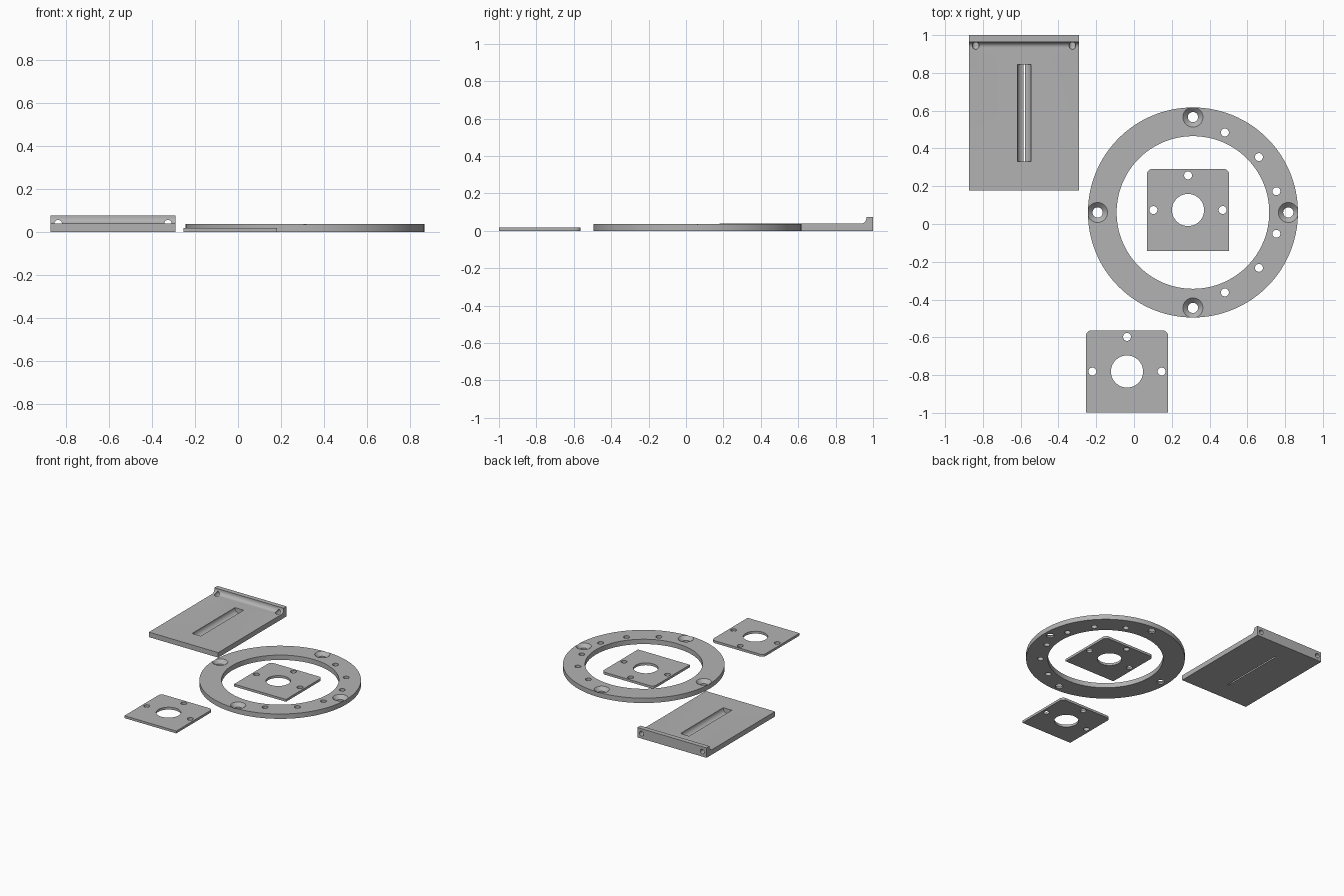
import bpy, bmesh, math
from mathutils import Matrix, Vector

if "Cube" in bpy.data.objects:
    bpy.data.objects.remove(bpy.data.objects["Cube"])

grey = bpy.data.materials.new("grey_metal")
grey.diffuse_color = (0.45, 0.45, 0.45, 1)
grey.use_nodes = True
grey.node_tree.nodes["Principled BSDF"].inputs["Base Color"].default_value = grey.diffuse_color


def make_object(name, bm):
    bmesh.ops.recalc_face_normals(bm, faces=bm.faces)
    mesh = bpy.data.meshes.new(name)
    bm.to_mesh(mesh)
    bm.free()
    mesh.materials.append(grey)
    ob = bpy.data.objects.new(name, mesh)
    bpy.context.collection.objects.link(ob)
    return ob


def extrude(name, points, vector):
    """Closed outline of 3D points pushed along a vector."""
    bm = bmesh.new()
    face = bm.faces.new([bm.verts.new(p) for p in points])
    new = bmesh.ops.extrude_face_region(bm, geom=[face])["geom"]
    bmesh.ops.translate(bm, vec=vector, verts=[v for v in new if isinstance(v, bmesh.types.BMVert)])
    return make_object(name, bm)


def lathe(name, profile, centre, sides, closed=False):
    """Revolve (radius, z) points round a vertical axis."""
    bm = bmesh.new()
    rings = [[bm.verts.new((centre[0] + r * math.cos(2 * math.pi * i / sides),
                            centre[1] + r * math.sin(2 * math.pi * i / sides), z))
              for i in range(sides)] for r, z in profile]
    pairs = list(zip(rings, rings[1:]))
    if closed:
        pairs.append((rings[-1], rings[0]))
    else:
        bm.faces.new(rings[0])
        bm.faces.new(rings[-1])
    for a, b in pairs:
        for i in range(sides):
            j = (i + 1) % sides
            bm.faces.new((a[i], a[j], b[j], b[i]))
    return make_object(name, bm)


def rod_y(name, x, z, y0, y1, radius, sides=48):
    """Cylinder lying along y."""
    pts = [(x + radius * math.cos(2 * math.pi * i / sides), y0,
            z + radius * math.sin(2 * math.pi * i / sides)) for i in range(sides)]
    return extrude(name, pts, (0, y1 - y0, 0))


def drill(x, y, radius):
    return lathe("drill", [(radius, -0.05), (radius, 0.1)], (x, y), 32)


def cut(ob, cutters):
    for c in cutters:
        mod = ob.modifiers.new("cut", 'BOOLEAN')
        mod.operation, mod.solver, mod.object = 'DIFFERENCE', 'EXACT', c
        bpy.context.view_layer.objects.active = ob
        bpy.ops.object.modifier_apply(modifier=mod.name)
        bpy.data.objects.remove(c)


def smooth(ob):
    bpy.ops.object.select_all(action='DESELECT')
    ob.select_set(True)
    bpy.context.view_layer.objects.active = ob
    bpy.ops.object.shade_smooth_by_angle(angle=math.radians(30))


def arc(cx, cy, r, a0, a1, n):
    return [(cx + r * math.cos(math.radians(a0 + (a1 - a0) * i / n)),
             cy + r * math.sin(math.radians(a0 + (a1 - a0) * i / n))) for i in range(n + 1)]


# Flange ring with four countersunk holes and six plain holes on the right
RC, T = (0.312, 0.061), 0.037
ring = lathe("flange_ring", [(0.404, 0), (0.556, 0), (0.556, T), (0.404, T)], RC, 128, True)
cutters = []
for a in (0, 90, 180, 270):
    t = math.radians(a)
    c = (RC[0] + 0.505 * math.cos(t), RC[1] + 0.505 * math.sin(t))
    cutters.append(lathe("countersink", [(0.027, -0.05), (0.027, 0.011), (0.053, T), (0.053, 0.1)], c, 40))
for a in (14.3, 40, 68.2):
    for s in (-1, 1):
        t = math.radians(a * s)
        cutters.append(drill(RC[0] + 0.456 * math.cos(t), RC[1] + 0.456 * math.sin(t), 0.021))
cut(ring, cutters)
smooth(ring)

# Two square plates with rounded back corners
H, R = 0.218, 0.03
for name, cx, cy in (("inner_plate", 0.286, 0.074), ("front_plate", -0.037, -0.781)):
    outline = [(-H, -H), (H, -H)] + arc(H - R, H - R, R, 0, 90, 8) + arc(R - H, H - R, R, 90, 180, 8)
    plate = extrude(name, [(cx + x, cy + y, 0) for x, y in outline], (0, 0, 0.018))
    holes = [lathe("bore", [(0.085, -0.05), (0.085, 0.1)], (cx, cy), 64)]
    holes += [drill(cx + dx, cy + dy, 0.021) for dx, dy in ((-0.183, 0), (0.183, 0), (0, 0.183))]
    cut(plate, holes)
    smooth(plate)

# Bracket: flat bed with a filleted upright lip at the back
X0, X1, B = -0.873, -0.291, 0.038
side = [(0.178, 0), (1.0, 0), (1.0, 0.075), (0.964, 0.075)]
side += arc(0.934, B + 0.03, 0.03, 0, -90, 10) + [(0.178, B)]
bracket = extrude("lipped_bracket", [(X0, y, z) for y, z in side], (X1 - X0, 0, 0))

# Round-bottomed groove that just breaks through, and two lip holes with round ends
cutters = [rod_y("groove", -0.581, 0.0363, 0.331, 0.845, 0.0365, 64)]
for x in (X0 + 0.035, X1 - 0.035):
    prof = [(0.0175 * math.sin(math.radians(a)), 0.0175 * math.cos(math.radians(a)))
            for a in (8, 30, 50, 70, 90)]
    tip = lathe("lip_hole", [(0.0175, -0.12)] + prof[::-1], (0, 0), 32)
    # turn the drill so its round end points forward
    tip.data.transform(Matrix.Translation(Vector((x, 0.942, B))) @ Matrix.Rotation(math.pi / 2, 4, 'X'))
    cutters.append(tip)
cut(bracket, cutters)
smooth(bracket)
